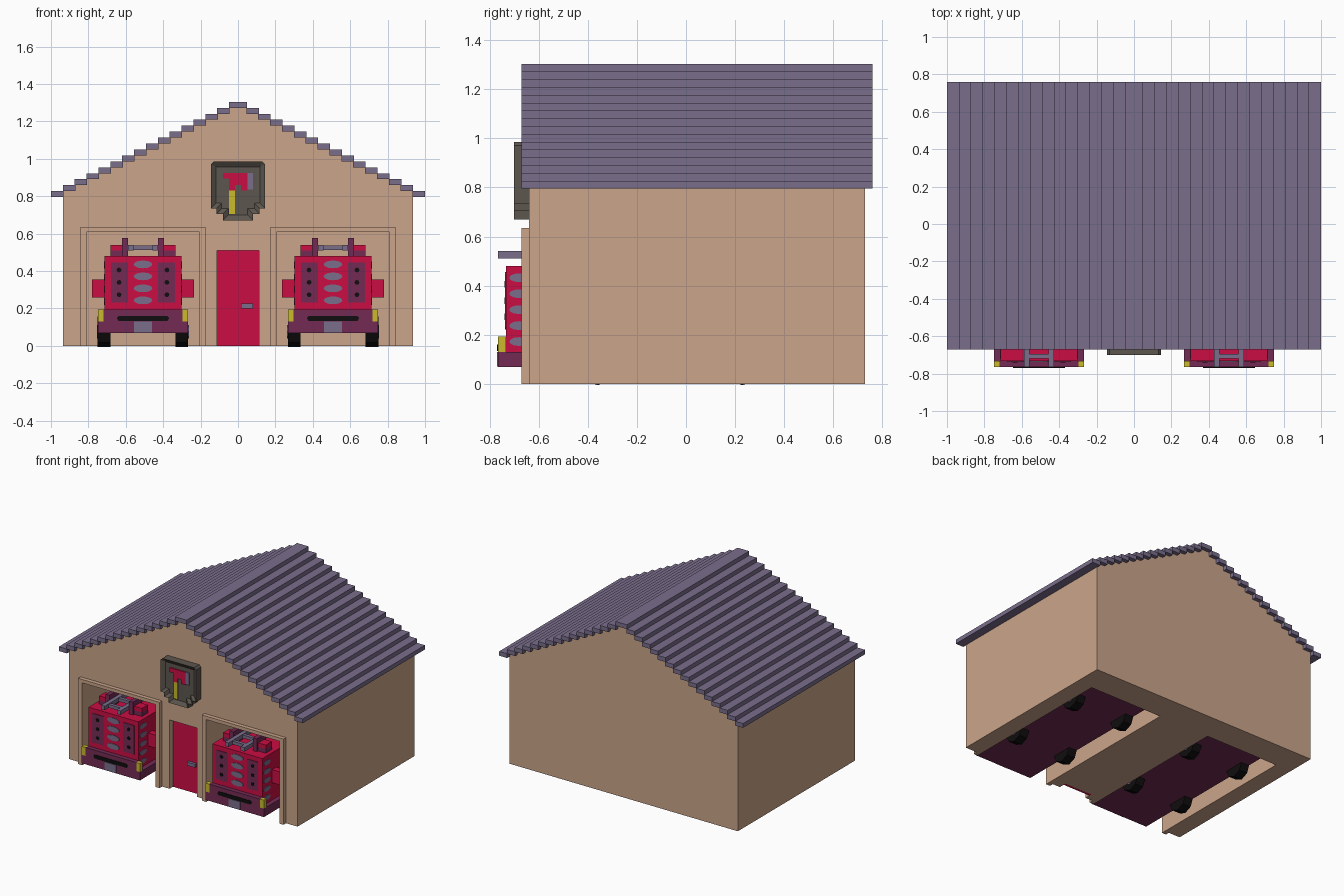
import bpy, bmesh
from math import cos, sin, pi

cube = bpy.data.objects.get("Cube")
if cube:
    bpy.data.objects.remove(cube, do_unlink=True)


def material(name, rgb):
    m = bpy.data.materials.new(name)
    lin = [(c / 255 / 12.92) if c < 11 else ((c / 255 + 0.055) / 1.055) ** 2.4 for c in rgb]
    m.use_nodes = True
    m.diffuse_color = (*lin, 1)
    m.node_tree.nodes["Principled BSDF"].inputs["Base Color"].default_value = (*lin, 1)
    return m


TAN = material("tan wall", (203, 165, 138))
SLATE = material("slate violet", (122, 110, 140))
RED = material("crimson", (203, 13, 68))
PLUM = material("plum", (116, 43, 84))
YELLOW = material("yellow", (202, 186, 44))
STONE = material("dark stone", (92, 86, 78))
BLACK = material("black", (16, 13, 14))


def prism(name, pts, a, b, mat, axis="y", inset=None):
    """Extrude a 2D outline between a and b, along y (x,z points) or x (y,z points)."""
    place = (lambda p, d: (p[0], d, p[1])) if axis == "y" else (lambda p, d: (d, p[0], p[1]))
    bm = bmesh.new()
    near, far = ([bm.verts.new(place(p, d)) for p in pts] for d in (a, b))
    front = bm.faces.new(near)
    bm.faces.new(far[::-1])
    for i in range(len(pts)):
        j = (i + 1) % len(pts)
        bm.faces.new((near[j], near[i], far[i], far[j]))
    bmesh.ops.recalc_face_normals(bm, faces=bm.faces)
    if inset:
        bmesh.ops.inset_region(bm, faces=[front], thickness=inset[0], use_even_offset=True)
        bmesh.ops.translate(bm, verts=front.verts, vec=(0, inset[1], 0))
    me = bpy.data.meshes.new(name)
    bm.to_mesh(me)
    bm.free()
    me.materials.append(mat)
    ob = bpy.data.objects.new(name, me)
    bpy.context.collection.objects.link(ob)
    return ob


def box(name, x0, x1, y0, y1, z0, z1, mat):
    return prism(name, [(x0, z0), (x1, z0), (x1, z1), (x0, z1)], y0, y1, mat)


def oval(u, v, ru, rv, n=12):
    return [(u + ru * cos(2 * pi * i / n), v + rv * sin(2 * pi * i / n)) for i in range(n)]


def mirrored(half):
    """Close an outline given as its +x half, from top to bottom."""
    return half + [(-x, z) for x, z in reversed(half)]


# Stepped roof and the gable wall that follows its underside
STEPS, RUN, RISE, EAVE = 15, 0.0635, 0.0318, 0.795
FRONT, BACK = -0.64, 0.73
half = []
for i in range(STEPS + 1):
    outer, z = 1 - RUN * i, EAVE + RISE * i
    if i < STEPS:
        for s in (-1, 1):
            box("roof_step", s * outer, s * (outer - RUN - 0.003), -0.67, 0.76, z, z + RISE, SLATE)
    else:
        box("roof_ridge", -outer, outer, -0.67, 0.76, z, z + RISE, SLATE)
    if i:
        half = [(outer, z)] + half
        if i < STEPS:
            half = [(outer - RUN, z)] + half
half.append((1 - RUN, 0))
building = prism("building", mirrored(half), FRONT, BACK, TAN)

# Garage bays and door recess are cut out of the solid building
BAYS = (-0.508, 0.508)
cutters = [box("bay_cutter", c - 0.3, c + 0.3, -0.8, 0.52, -0.1, 0.61, TAN) for c in BAYS]
cutters.append(box("door_cutter", -0.113, 0.113, -0.8, -0.585, -0.1, 0.51, TAN))
bpy.context.view_layer.objects.active = building
for cutter in cutters:
    mod = building.modifiers.new("cut", "BOOLEAN")
    mod.operation, mod.solver, mod.object = "DIFFERENCE", "EXACT", cutter
    bpy.ops.object.modifier_apply(modifier=mod.name)
    bpy.data.objects.remove(cutter, do_unlink=True)

# Entrance door
box("door", -0.113, 0.113, -0.6, -0.58, 0, 0.51, RED)
box("door_handle", 0.015, 0.08, -0.62, -0.6, 0.2, 0.225, SLATE)

# Wall sign with raised rim and axe emblem
sign = [(0.13, 0.985), (0.145, 0.97), (0.145, 0.735), (0.115, 0.735),
        (0.115, 0.705), (0.08, 0.705), (0.08, 0.67)]
prism("sign", mirrored(sign), -0.7, FRONT, STONE, inset=(0.028, 0.02))
PANEL = (-0.688, -0.679)
prism("axe_head", [(-0.08, 0.925), (0.05, 0.925), (0.05, 0.83), (0.016, 0.83), (0.016, 0.86),
                   (-0.016, 0.86), (-0.016, 0.83), (-0.048, 0.83), (-0.048, 0.893), (-0.08, 0.893)],
      *PANEL, RED)
box("axe_blade", 0.05, 0.08, *PANEL, 0.835, 0.925, SLATE)
box("axe_handle", -0.048, -0.016, *PANEL, 0.705, 0.83, YELLOW)


def fire_engine(c):
    nose, bumper, tail = -0.733, -0.765, 0.5
    box("engine_chassis", c - 0.24, c + 0.24, bumper, tail, 0.068, 0.13, PLUM)
    box("engine_bumper", c - 0.21, c + 0.21, bumper, nose, 0.13, 0.193, PLUM)
    box("engine_body", c - 0.205, c + 0.205, nose, tail, 0.13, 0.48, RED)

    # Nose details
    slot = [(c + s * u, z) for s, u, z in (
        (-1, 0.13, 0.133), (1, 0.13, 0.133), (1, 0.14, 0.147), (1, 0.13, 0.16),
        (-1, 0.13, 0.16), (-1, 0.14, 0.147))]
    prism("bumper_slot", slot, bumper - 0.004, bumper + 0.002, BLACK)
    box("number_plate", c - 0.048, c + 0.048, bumper - 0.004, bumper + 0.002, 0.07, 0.13, SLATE)
    for k in range(4):
        prism("nose_vent", oval(c, 0.243 + 0.064 * k, 0.05, 0.021), nose - 0.004, nose + 0.002, SLATE)

    for s in (-1, 1):
        box("corner_light", c + s * 0.205, c + s * 0.24, bumper, nose, 0.13, 0.193, YELLOW)
        box("nose_panel", c + s * 0.08, c + s * 0.171, nose - 0.004, nose + 0.002, 0.23, 0.445, PLUM)
        for k in range(3):
            prism("panel_knob", oval(c + s * 0.128, 0.273 + 0.066 * k, 0.013, 0.013, 8),
                  nose - 0.007, nose, BLACK)
        # Mirrors, roof posts and beacons
        box("mirror", c + s * 0.2, c + s * 0.272, -0.62, -0.57, 0.258, 0.355, RED)
        box("roof_post", c + s * 0.08, c + s * 0.112, -0.665, -0.56, 0.48, 0.575, PLUM)
        box("beacon_base", c + s * 0.112, c + s * 0.175, -0.65, -0.58, 0.48, 0.51, PLUM)
        box("beacon", c + s * 0.112, c + s * 0.175, -0.65, -0.58, 0.51, 0.54, RED)
        # Side vents in columns
        for y in (-0.68, -0.2, 0.28):
            for k in range(5):
                prism("side_vent", oval(y, 0.172 + 0.065 * k, 0.04, 0.018),
                      c + s * 0.2, c + s * 0.209, SLATE, axis="x")
        # Wheels and hubs
        for y in (-0.36, 0.23):
            prism("wheel", oval(y, 0.075, 0.081, 0.081, 8), c + s * 0.175, c + s * 0.242, BLACK, axis="x")
            prism("wheel_hub", oval(y, 0.075, 0.035, 0.035, 8), c + s * 0.24, c + s * 0.247, SLATE, axis="x")
        box("ladder_rail", c + s * 0.05, c + s * 0.08, bumper, 0.4, 0.51, 0.54, SLATE)

    for k in range(10):
        y = -0.72 + 0.12 * k
        box("ladder_rung", c - 0.05, c + 0.05, y, y + 0.025, 0.513, 0.537, SLATE)


# Both bays: door frame and parked fire engine
for c in BAYS:
    frame = [(-0.334, 0), (-0.334, 0.635), (0.334, 0.635), (0.334, 0),
             (0.3, 0), (0.3, 0.61), (-0.3, 0.61), (-0.3, 0)]
    prism("bay_frame", [(c + x, z) for x, z in frame], -0.67, FRONT, TAN)
    fire_engine(c)
